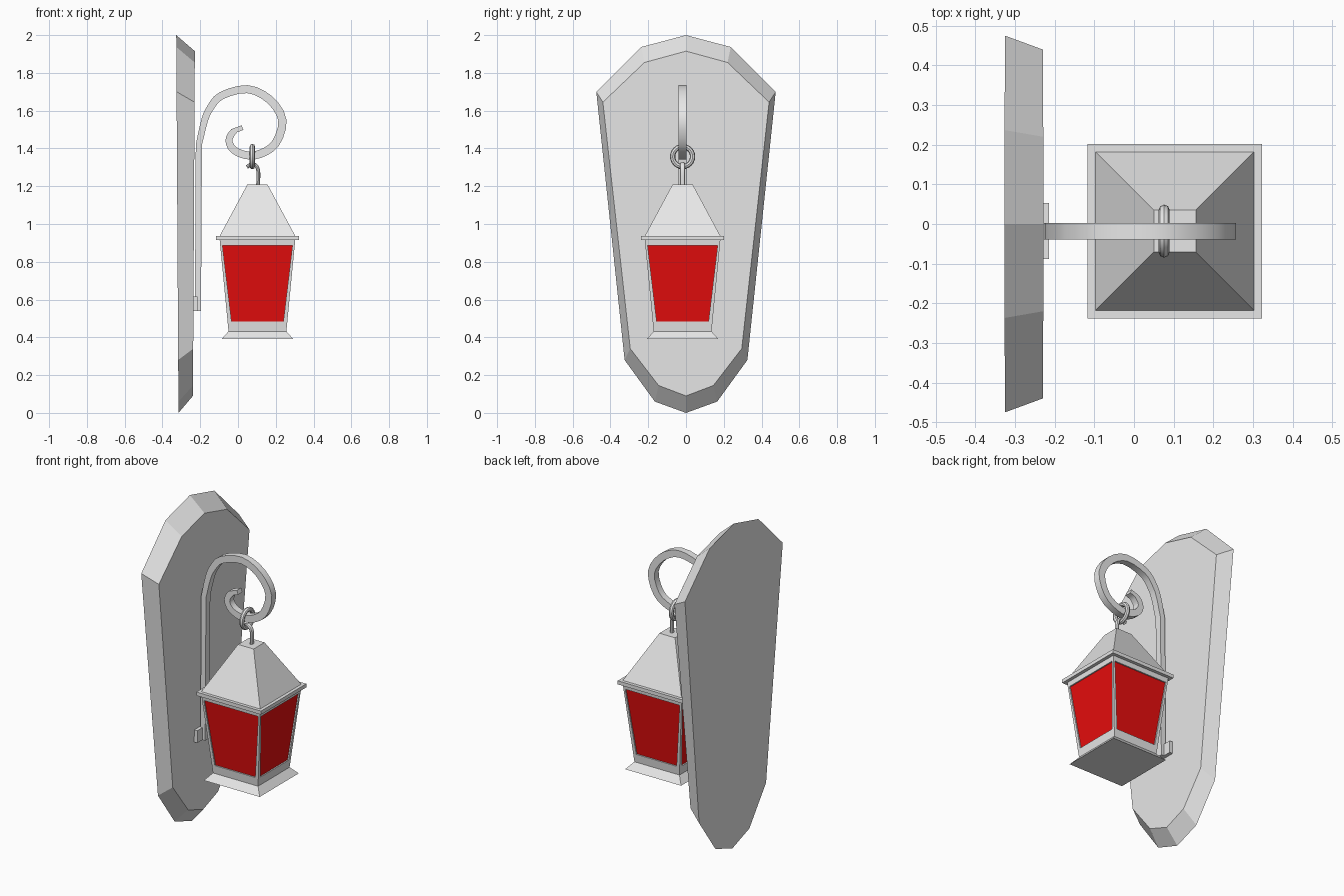
import bpy, bmesh, math
from mathutils import Vector

cube = bpy.data.objects.get("Cube")
if cube:
    bpy.data.objects.remove(cube)


def material(name, rgb):
    m = bpy.data.materials.new(name)
    m.use_nodes = True
    m.diffuse_color = (*rgb, 1)
    m.node_tree.nodes["Principled BSDF"].inputs["Base Color"].default_value = (*rgb, 1)
    return m


GREY = material("grey_metal", (0.8, 0.8, 0.8))
RED = material("red_glass", (0.8, 0.004, 0.004))
CX, CY = 0.103, -0.018      # lantern axis


def finish(name, bm, smooth=False, mats=(GREY,)):
    bmesh.ops.recalc_face_normals(bm, faces=bm.faces)
    mesh = bpy.data.meshes.new(name)
    bm.to_mesh(mesh)
    bm.free()
    for m in mats:
        mesh.materials.append(m)
    ob = bpy.data.objects.new(name, mesh)
    bpy.context.collection.objects.link(ob)
    if smooth:
        bpy.ops.object.select_all(action='DESELECT')
        ob.select_set(True)
        bpy.context.view_layer.objects.active = ob
        bpy.ops.object.shade_smooth_by_angle(angle=math.radians(35))
    return ob


def loft(bm, rings):
    """Skin closed rings of points and cap both ends."""
    rows = [[bm.verts.new(p) for p in ring] for ring in rings]
    n = len(rows[0])
    for a, b in zip(rows, rows[1:]):
        for i in range(n):
            j = (i + 1) % n
            bm.faces.new((a[i], a[j], b[j], b[i]))
    bm.faces.new(rows[0])
    bm.faces.new(rows[-1])


def square(z, h):
    return [(CX + sx * h, CY + sy * h, z) for sx, sy in ((-1, -1), (1, -1), (1, 1), (-1, 1))]


def square_tower(name, profile):
    bm = bmesh.new()
    loft(bm, [square(z, h) for z, h in profile])
    return finish(name, bm)


def smooth_path(pts, steps):
    """Catmull-Rom interpolation through the points."""
    p = [Vector(q) for q in pts]
    p = [2 * p[0] - p[1]] + p + [2 * p[-1] - p[-2]]
    out = []
    for a, b, c, d in zip(p, p[1:], p[2:], p[3:]):
        for k in range(steps):
            t = k / steps
            out.append(0.5 * (2 * b + (c - a) * t + (2 * a - 5 * b + 4 * c - d) * t * t
                              + (3 * b - a - 3 * c + d) * t ** 3))
    return out + [p[-2]]


def sweep(name, path, section, scale=lambda t: 1):
    """Sweep an (in-plane, y) section along an (x, z) path."""
    bm, rings = bmesh.new(), []
    for i, p in enumerate(path):
        tan = (path[min(i + 1, len(path) - 1)] - path[max(i - 1, 0)]).normalized()
        s = scale(i / (len(path) - 1))
        rings.append([(p.x - tan.y * u * s, CY + v, p.y + tan.x * u * s) for u, v in section])
    loft(bm, rings)
    return finish(name, bm, True)


# Wall plate: bevelled shield, mirrored half outlines in (y, z)
def mirrored(half):
    return half + [(-y, z) for y, z in half[-2:0:-1]]


outer = mirrored([(0, 2), (0.237, 1.937), (0.475, 1.70), (0.325, 0.28), (0.165, 0.06), (0, 0)])
inner = mirrored([(0, 1.915), (0.22, 1.855), (0.44, 1.645), (0.295, 0.34), (0.145, 0.145), (0, 0.09)])
bm = bmesh.new()
loft(bm, [[(-0.315 - 0.006 * z, y, z) for y, z in outer],
          [(-0.239 + 0.0055 * z, y, z) for y, z in inner]])
finish("wall_plate", bm)

# Bracket foot fixed to the plate
bm = bmesh.new()
loft(bm, [[(x, y, z) for y, z in ((-0.088, 0.54), (0.053, 0.54), (0.053, 0.615), (-0.088, 0.615))]
          for x in (-0.24, -0.215)])
finish("bracket_foot", bm)

# Scrolled arm
scroll = smooth_path([(-0.207, 1.42), (-0.177, 1.548), (-0.146, 1.616), (-0.087, 1.68),
                      (0.05, 1.714), (0.167, 1.659), (0.235, 1.55), (0.198, 1.426),
                      (0.114, 1.37), (0.04, 1.365), (-0.024, 1.394), (-0.048, 1.442),
                      (-0.024, 1.489), (0.024, 1.51)], 3)
flat_bar = [(-0.02, -0.021), (0.02, -0.021), (0.02, 0.021), (-0.02, 0.021)]
sweep("scroll_arm", [Vector((-0.212, 0.54))] + scroll, flat_bar,
      lambda t: 0.8 + 0.3 * math.sin(math.pi * t) if t < 0.95 else 0.65)

# Hanging ring
bm = bmesh.new()
N, M, R, r = 24, 8, 0.053, 0.014
grid = [[bm.verts.new((0.076 + r * math.sin(b), CY + (R + r * math.cos(b)) * math.cos(a),
                       1.357 + (R + r * math.cos(b)) * math.sin(a)))
         for b in (math.tau * j / M for j in range(M))]
        for a in (math.tau * i / N for i in range(N))]
for i in range(N):
    for j in range(M):
        k, l = (i + 1) % N, (j + 1) % M
        bm.faces.new((grid[i][j], grid[k][j], grid[k][l], grid[i][l]))
finish("hanging_ring", bm, True)

# Hook from the roof through the ring
round_rod = [(0.01 * math.cos(math.tau * i / 8), 0.014 * math.sin(math.tau * i / 8)) for i in range(8)]
sweep("lantern_hook", smooth_path([(0.106, 1.2), (0.108, 1.27), (0.1, 1.303), (0.076, 1.318),
                                   (0.047, 1.302)], 3), round_rod)

# Roof, eave and flared base
square_tower("lantern_roof", [(0.935, 0.201), (1.21, 0.053)])
square_tower("lantern_eave", [(0.915, 0.22), (0.937, 0.22)])
square_tower("lantern_base", [(0.39, 0.19), (0.432, 0.153)])

# Lantern body: four framed sides with recessed glass
Z0, Z1, H0, H1 = 0.43, 0.916, 0.153, 0.2


def depth(z):
    return H0 + (H1 - H0) * (z - Z0) / (Z1 - Z0)


bm = bmesh.new()
for k in range(4):
    c, s = math.cos(k * math.pi / 2), math.sin(k * math.pi / 2)

    def vert(u, d, z):
        return bm.verts.new((CX + c * u + s * d, CY + s * u - c * d, z))

    frame = [vert(u, h, z) for u, h, z in ((-H0, H0, Z0), (H0, H0, Z0), (H1, H1, Z1), (-H1, H1, Z1))]
    window = ((-0.137, 0.483), (0.137, 0.483), (0.185, 0.885), (-0.185, 0.885))
    lip = [vert(u, depth(z), z) for u, z in window]
    glass = [vert(u, depth(z) - 0.008, z) for u, z in window]
    for i in range(4):
        j = (i + 1) % 4
        bm.faces.new((frame[i], frame[j], lip[j], lip[i]))
        bm.faces.new((lip[i], lip[j], glass[j], glass[i]))
    bm.faces.new(glass).material_index = 1
bmesh.ops.remove_doubles(bm, verts=bm.verts, dist=0.0005)
bmesh.ops.holes_fill(bm, edges=[e for e in bm.edges if e.is_boundary], sides=4)
finish("lantern_body", bm, mats=(GREY, RED))
